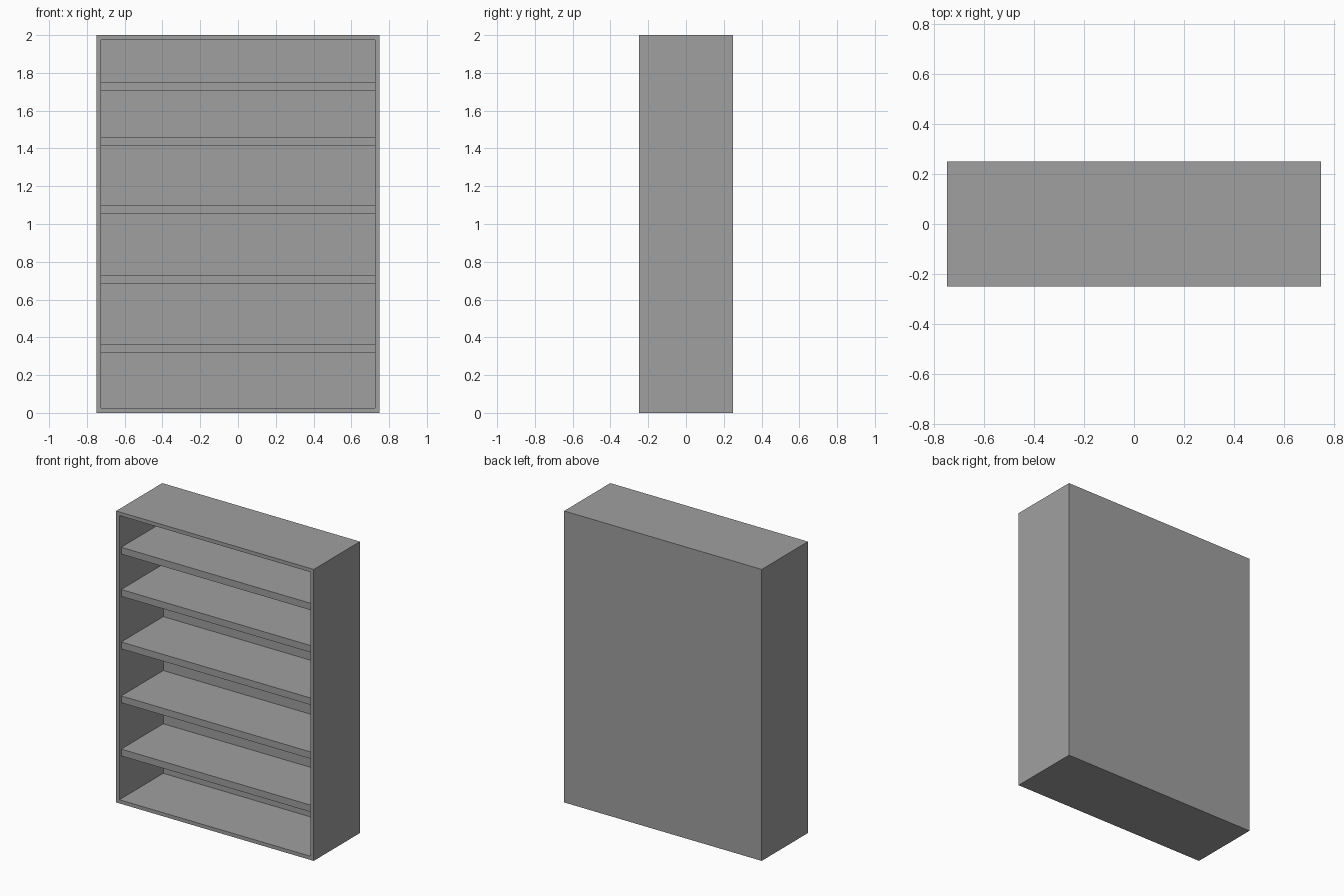
import bpy

if "Cube" in bpy.data.objects:
    bpy.data.objects.remove(bpy.data.objects["Cube"], do_unlink=True)

WIDTH, DEPTH, HEIGHT = 1.5, 0.5, 2.0
WALL = 0.025
SHELF_THICKNESS = 0.047
SHELF_SETBACK = 0.02
SHELF_TOPS = (0.365, 0.73, 1.1, 1.46, 1.75)

grey = bpy.data.materials.new("plain grey")
grey.use_nodes = True
colour = (0.35, 0.35, 0.35, 1)
grey.diffuse_color = colour
grey.node_tree.nodes["Principled BSDF"].inputs["Base Color"].default_value = colour


def box(name, low, high):
    """Add a box spanning two opposite corners."""
    centre = [(a + b) / 2 for a, b in zip(low, high)]
    bpy.ops.mesh.primitive_cube_add(size=1, location=centre)
    ob = bpy.context.object
    ob.name = name
    ob.scale = [b - a for a, b in zip(low, high)]
    bpy.ops.object.transform_apply(location=False, rotation=False, scale=True)
    ob.data.materials.append(grey)
    return ob


x, y = WIDTH / 2, DEPTH / 2
inner_x, inner_y = x - WALL, y - WALL

# Case: one solid body with the front hollowed out by insetting its front face
case = box("case", (-x, -y, 0), (x, y, HEIGHT))
hollow = box("case_hollow_cutter", (-inner_x, -y - WALL, WALL),
             (inner_x, inner_y, HEIGHT - WALL))
hollow.hide_render = True
cut = case.modifiers.new("hollow", "BOOLEAN")
cut.operation = "DIFFERENCE"
cut.solver = "EXACT"
cut.object = hollow
bpy.context.view_layer.objects.active = case
bpy.ops.object.modifier_apply(modifier=cut.name)
bpy.data.objects.remove(hollow, do_unlink=True)

# Shelves, set slightly back from the front edge
for number, top in enumerate(SHELF_TOPS, 1):
    box(f"shelf_{number}", (-inner_x, -y + SHELF_SETBACK, top - SHELF_THICKNESS),
        (inner_x, inner_y, top))
